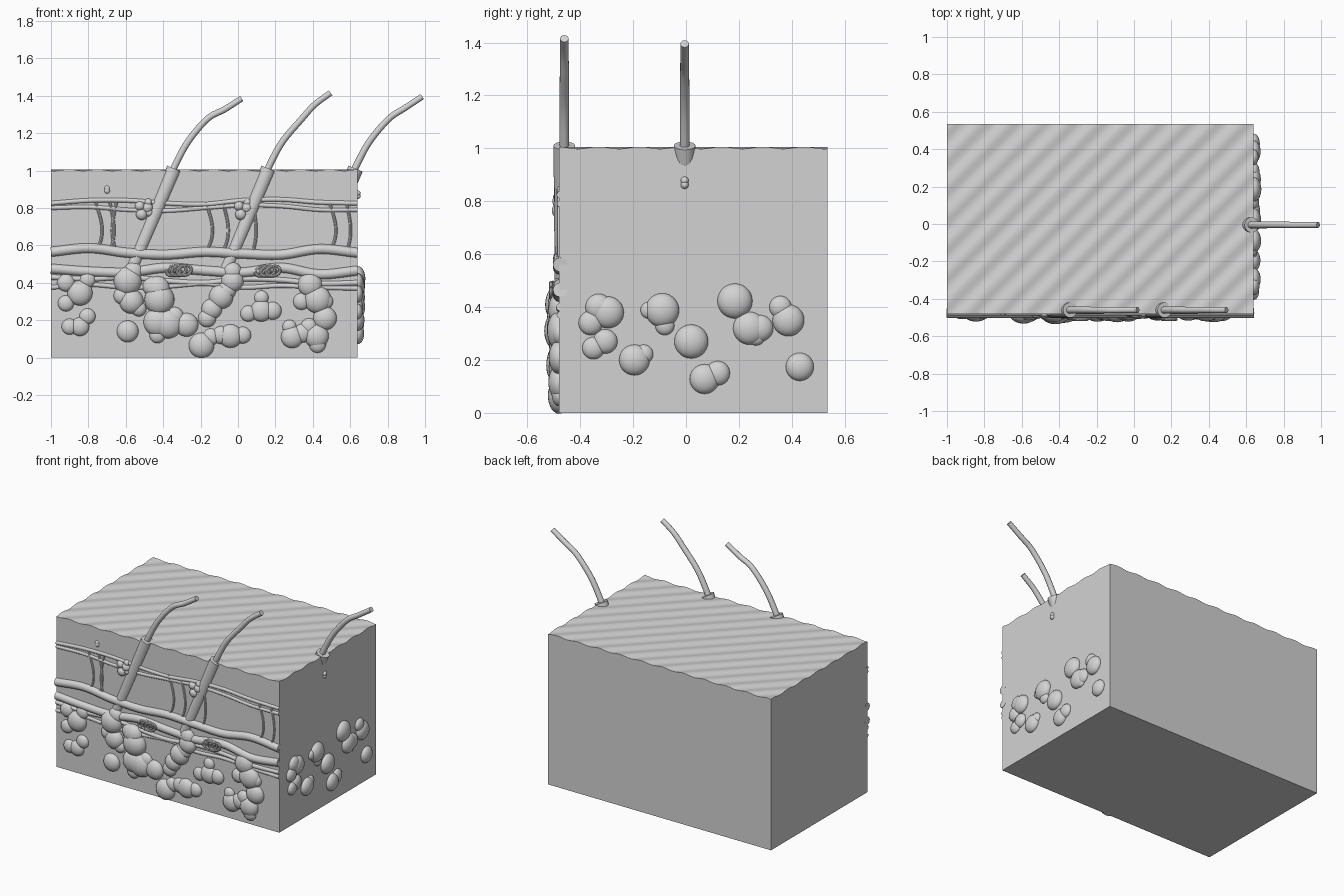
import bpy, bmesh, math
from mathutils import Vector, Matrix

old = bpy.data.objects.get("Cube")
if old:
    bpy.data.objects.remove(old, do_unlink=True)

# One plain grey for everything
grey = bpy.data.materials.new("plain_grey")
grey.use_nodes = True
grey.diffuse_color = (0.65, 0.65, 0.65, 1)
grey.node_tree.nodes["Principled BSDF"].inputs["Base Color"].default_value = (0.65, 0.65, 0.65, 1)

LEFT, RIGHT, FRONT, BACK = -1.0, 0.64, -0.48, 0.535


def finish(name, bm, angle=40):
    mesh = bpy.data.meshes.new(name)
    bm.to_mesh(mesh)
    bm.free()
    obj = bpy.data.objects.new(name, mesh)
    bpy.context.collection.objects.link(obj)
    mesh.materials.append(grey)
    bpy.ops.object.select_all(action='DESELECT')
    obj.select_set(True)
    bpy.context.view_layer.objects.active = obj
    bpy.ops.object.shade_smooth_by_angle(angle=math.radians(angle))
    return obj


def smooth_path(points, steps=8):
    """Catmull-Rom path through the points."""
    pts = [Vector(p) for p in points]
    pts = [2 * pts[0] - pts[1]] + pts + [2 * pts[-1] - pts[-2]]
    path = []
    for a, b, c, d in zip(pts, pts[1:], pts[2:], pts[3:]):
        for i in range(steps):
            t = i / steps
            path.append((2 * b + (c - a) * t + (2 * a - 5 * b + 4 * c - d) * t * t
                         + (3 * b - a - 3 * c + d) * t ** 3) / 2)
    return path + [pts[-2]]


def tube(name, points, radius, end_radius=None, sides=16):
    """Round tube in the xz plane, capped at both ends."""
    path = smooth_path(points)
    end_radius = radius if end_radius is None else end_radius
    bm = bmesh.new()
    rings = []
    last = len(path) - 1
    for i, p in enumerate(path):
        tangent = (path[min(i + 1, last)] - path[max(i - 1, 0)]).normalized()
        side = Vector((0, 1, 0))
        up = tangent.cross(side).normalized()
        r = radius + (end_radius - radius) * i / last
        rings.append([bm.verts.new(p + r * (math.cos(a) * side + math.sin(a) * up))
                      for a in (math.tau * k / sides for k in range(sides))])
    for low, high in zip(rings, rings[1:]):
        for k in range(sides):
            n = (k + 1) % sides
            bm.faces.new((low[k], low[n], high[n], high[k]))
    bm.faces.new(rings[0])
    bm.faces.new(rings[-1])
    bmesh.ops.recalc_face_normals(bm, faces=bm.faces)
    return finish(name, bm)


def blobs(name, items, place, depth=0.62):
    """Cluster of flattened balls; place maps (u, z) to a wall point."""
    bm = bmesh.new()
    for u, z, r in items:
        pos, axis = place(u, z)
        size = [r * depth if i == axis else r for i in range(3)]
        bmesh.ops.create_uvsphere(bm, u_segments=24, v_segments=14, radius=1,
                                  matrix=Matrix.Translation(pos) @ Matrix.Diagonal((*size, 1)))
    return finish(name, bm, 60)


def on_front(u, z):
    return Vector((u, FRONT, z)), 1


def on_right(u, z):
    return Vector((RIGHT, u, z)), 0


# Tissue block with a rippled upper surface
bm = bmesh.new()
bmesh.ops.create_grid(bm, x_segments=110, y_segments=68, size=0.5)
for v in bm.verts:
    v.co.x = LEFT + (v.co.x + 0.5) * (RIGHT - LEFT)
    v.co.y = FRONT + (v.co.y + 0.5) * (BACK - FRONT)
    v.co.z = 1.002 + 0.004 * math.sin(math.tau * (v.co.x - v.co.y) / 0.155)
rim = [e for e in bm.edges if e.is_boundary]
walls = bmesh.ops.extrude_edge_only(bm, edges=rim)["geom"]
for v in walls:
    if isinstance(v, bmesh.types.BMVert):
        v.co.z = 0
floor_edges = [e for e in bm.edges if e.is_boundary]
bmesh.ops.contextual_create(bm, geom=floor_edges)
bmesh.ops.recalc_face_normals(bm, faces=bm.faces)
finish("tissue_block", bm)

# Hairs with their sheaths and collars
for label, x, y, reach, rise in (("left", -0.345, -0.46, 0.365, 0.385),
                                 ("middle", 0.16, -0.46, 0.335, 0.415),
                                 ("side", 0.625, -0.005, 0.36, 0.395)):
    tube(label + "_hair", [(x - 0.02, y, 0.96), (x, y, 1.01), (x + 0.075, y, 1.15),
                           (x + 0.18, y, 1.275), (x + reach * 0.75, y, 1 + rise * 0.85),
                           (x + reach, y, 1 + rise)], 0.019, 0.016)
    tube(label + "_sheath", [(x - 0.225, y, 0.47), (x - 0.11, y, 0.74), (x + 0.004, y, 1.01)],
         0.036, 0.041)

# Horizontal vessels, heights sampled evenly along the front wall
vessels = {
    "upper_vessel": (0.013, [0.825, 0.84, 0.84, 0.825, 0.82, 0.84, 0.845, 0.83, 0.825]),
    "upper_thin_vessel": (0.012, [0.80, 0.805, 0.79, 0.785, 0.80, 0.815, 0.81, 0.79, 0.79]),
    "middle_vessel": (0.027, [0.565, 0.585, 0.56, 0.55, 0.565, 0.555, 0.55, 0.58, 0.56]),
    "lower_vessel": (0.027, [0.475, 0.46, 0.455, 0.48, 0.465, 0.455, 0.48, 0.445, 0.465]),
    "deep_vessel": (0.015, [0.43, 0.42, 0.43, 0.41, 0.40, 0.42, 0.415, 0.395, 0.40]),
    "deepest_vessel": (0.013, [0.375, 0.39, 0.375, 0.38, 0.395, 0.375, 0.385, 0.375, 0.37]),
}
for name, (r, heights) in vessels.items():
    step = (RIGHT - LEFT) / (len(heights) - 1)
    tube(name, [(LEFT + i * step, FRONT + 0.004, z) for i, z in enumerate(heights)], r, sides=12)

# Thin vertical capillaries joining the vessels
for i, (x, bow) in enumerate(((-0.76, 0.03), (-0.685, 0.02), (-0.65, -0.02), (-0.17, 0.03),
                              (-0.08, 0.025), (0.08, 0.015), (0.49, 0.03), (0.58, 0.02))):
    tube("capillary_%d" % (i + 1), [(x, FRONT, 0.83), (x + bow, FRONT, 0.72),
                                    (x + bow, FRONT, 0.64), (x, FRONT, 0.56)], 0.008, sides=8)

# Oil glands beside the sheaths
for label, x in (("left", -0.505), ("middle", 0.025)):
    blobs(label + "_oil_gland", [(x - 0.02, 0.81, .026), (x + 0.022, 0.80, .028),
                                 (x - 0.01, 0.765, .03), (x + 0.03, 0.775, .022),
                                 (x + 0.025, 0.83, .02)], on_front, 0.9)

# Coiled sweat glands
for label, x, z in (("left", -0.315, 0.465), ("right", 0.16, 0.462)):
    for n in range(3):
        cx = x + 0.028 * (n - 1)
        loop = [(cx + 0.038 * math.cos(a) - 0.008 * math.sin(a), FRONT - 0.018 - 0.006 * n,
                 z + 0.012 * math.cos(a) + 0.024 * math.sin(a))
                for a in (math.tau * k / 8 for k in range(9))]
        tube("%s_sweat_coil_%d" % (label, n + 1), loop, 0.008, sides=8)

# Small droplets
blobs("front_droplet", [(-0.70, 0.905, .014), (-0.70, 0.892, .015)], on_front)
blobs("side_droplet", [(-0.005, 0.878, .015), (-0.005, 0.862, .015)], on_right, 1)

# Hair bulbs below the sheaths
blobs("left_hair_bulb", [(-.59, .41, .075), (-.56, .46, .05), (-.62, .33, .045), (-.57, .30, .065),
                         (-.53, .26, .04), (-.43, .37, .065), (-.42, .31, .08), (-.46, .38, .05)],
      on_front, 0.7)
blobs("middle_hair_bulb", [(-.03, .46, .05), (-.03, .41, .06), (-.09, .325, .065),
                           (-.06, .36, .05), (-.14, .26, .055), (-.165, .21, .048)],
      on_front, 0.7)

# Fat cells on the front wall
fat_front = [
    [(-.92, .40, .047), (-.92, .29, .043), (-.845, .345, .067), (-.805, .415, .043)],
    [(-.90, .165, .043), (-.845, .165, .05), (-.805, .22, .043)],
    [(-.59, .14, .058), (-.43, .19, .075), (-.375, .18, .078), (-.43, .12, .043),
     (-.275, .175, .063), (-.34, .22, .05)],
    [(-.195, .065, .068), (-.145, .11, .045), (-.09, .12, .048), (-.04, .115, .063),
     (.025, .12, .045)],
    [(.055, .235, .043), (.125, .25, .058), (.125, .32, .038), (.185, .25, .048)],
    [(.385, .39, .065), (.34, .30, .045), (.425, .31, .073), (.465, .30, .043),
     (.465, .21, .063)],
    [(.29, .11, .06), (.275, .165, .037), (.38, .165, .045), (.42, .115, .065),
     (.425, .07, .045), (.345, .13, .05)],
]
for i, cells in enumerate(fat_front):
    blobs("front_fat_cells_%d" % (i + 1), cells, on_front)

# Fat cells on the side wall
fat_side = [
    [(-.295, .38, .06), (-.33, .40, .05), (-.36, .34, .046), (-.35, .245, .042), (-.305, .27, .046)],
    [(-.195, .20, .058), (-.16, .222, .036)],
    [(-.09, .388, .064), (-.14, .388, .032), (-.08, .33, .036)],
    [(.02, .27, .064)],
    [(.07, .128, .056), (.12, .15, .046)],
    [(.185, .423, .066), (.24, .32, .062), (.28, .32, .05), (.265, .29, .035)],
    [(.387, .35, .06), (.357, .40, .042)],
    [(.43, .174, .053)],
]
for i, cells in enumerate(fat_side):
    blobs("side_fat_cells_%d" % (i + 1), cells, on_right)
